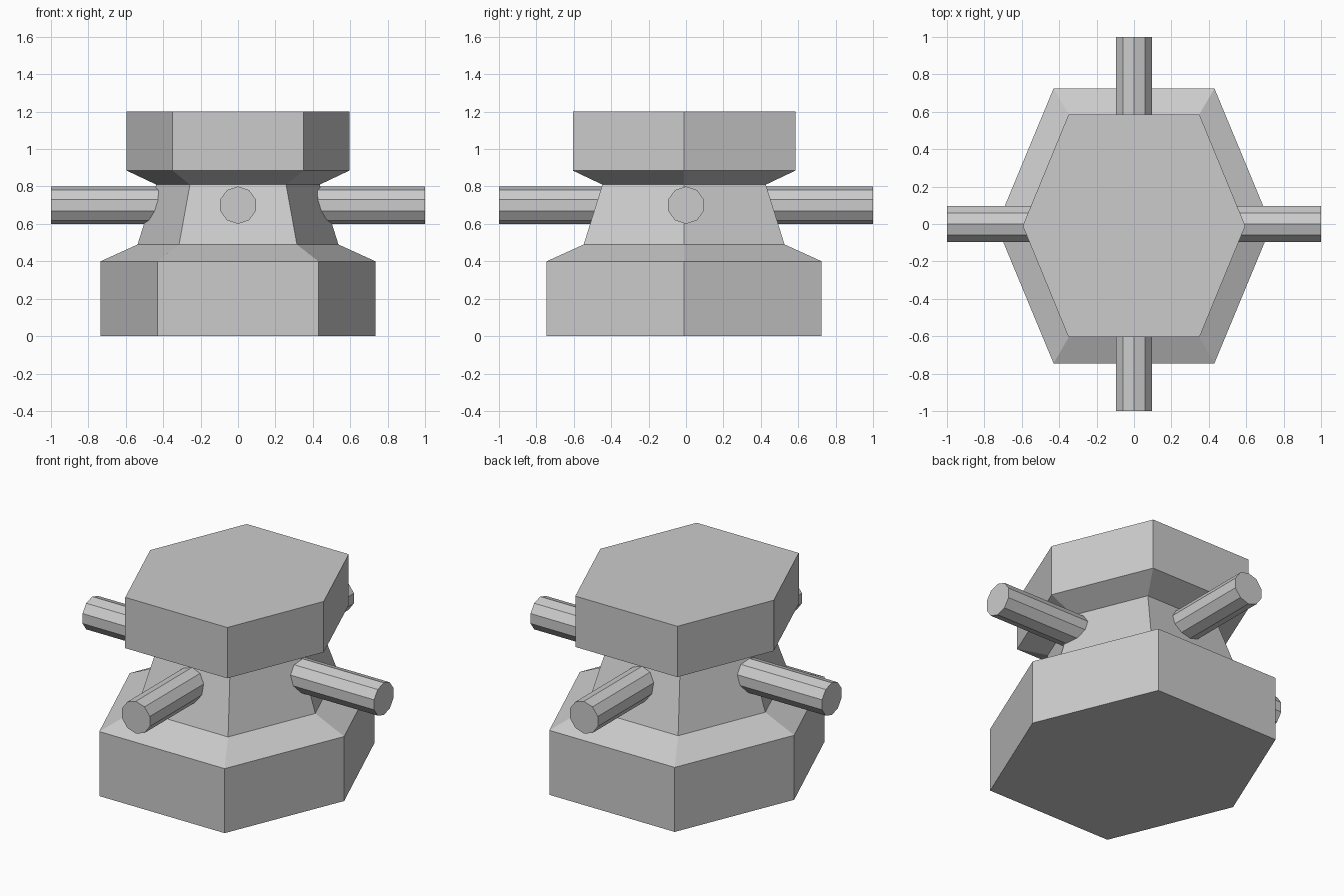
import bpy
import bmesh
from math import pi
from mathutils import Matrix

if "Cube" in bpy.data.objects:
    bpy.data.objects.remove(bpy.data.objects["Cube"])

CENTRE_Y = -0.01


def hex_ring(bm, z, half, corner):
    """Hexagon with side points at x = +-half and flat front and back edges."""
    points = [(half, 0), (corner, half), (-corner, half),
              (-half, 0), (-corner, -half), (corner, -half)]
    return [bm.verts.new((x, y + CENTRE_Y, z)) for x, y in points]


def add_body(name, levels):
    bm = bmesh.new()
    rings = [hex_ring(bm, *level) for level in levels]
    for low, high in zip(rings, rings[1:]):
        for i in range(6):
            j = (i + 1) % 6
            bm.faces.new((low[i], low[j], high[j], high[i]))
    bm.faces.new(rings[0][::-1])
    bm.faces.new(rings[-1])
    return finish(name, bm)


def add_bar(name, rotation):
    bm = bmesh.new()
    bmesh.ops.create_cone(bm, cap_ends=True, segments=10, radius1=0.1,
                          radius2=0.1, depth=2,
                          matrix=Matrix.Translation((0, 0, 0.7)) @ rotation)
    return finish(name, bm)


def finish(name, bm):
    bmesh.ops.recalc_face_normals(bm, faces=bm.faces)
    mesh = bpy.data.meshes.new(name)
    bm.to_mesh(mesh)
    bm.free()
    obj = bpy.data.objects.new(name, mesh)
    bpy.context.collection.objects.link(obj)
    return obj


# Hexagonal bollard: base, tapered neck and overhanging head (z, half width, corner x)
add_body("bollard_body", [
    (0.00, 0.735, 0.43),
    (0.40, 0.735, 0.43),
    (0.49, 0.537, 0.315),
    (0.81, 0.437, 0.257),
    (0.885, 0.595, 0.35),
    (1.20, 0.595, 0.35),
])

# Crossed ten-sided bars through the neck, flat faces on top and bottom
turn_y = Matrix.Rotation(pi / 2, 4, 'X')
add_bar("front_back_bar", turn_y)
add_bar("left_right_bar", Matrix.Rotation(pi / 2, 4, 'Z') @ turn_y)
